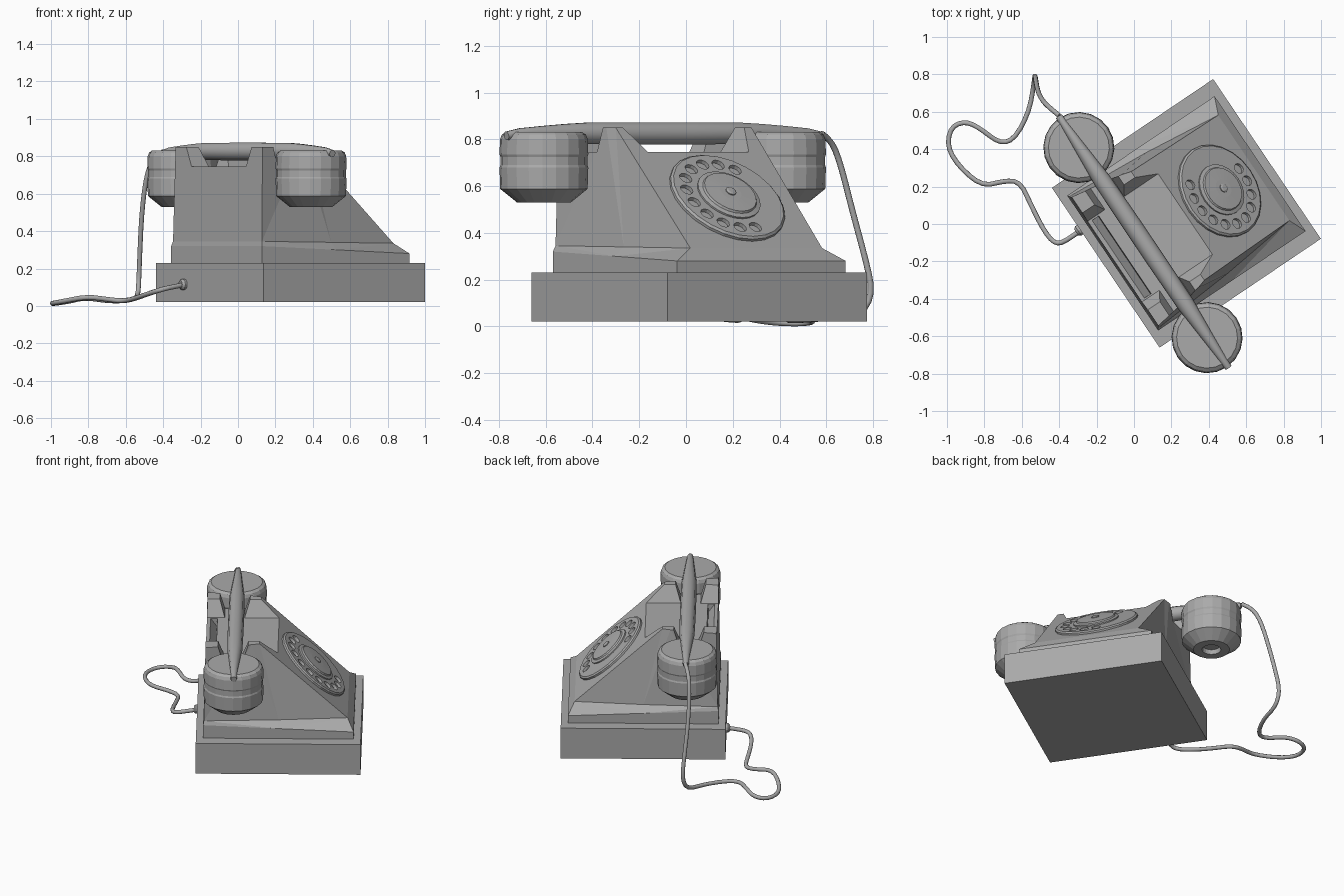
import bpy, bmesh, math
from mathutils import Matrix, Vector

if "Cube" in bpy.data.objects:
    bpy.data.objects.remove(bpy.data.objects["Cube"])

grey = bpy.data.materials.new("plain grey")
grey.use_nodes = True
COLOUR = (0.4, 0.4, 0.4, 1)
grey.diffuse_color = COLOUR
grey.node_tree.nodes["Principled BSDF"].inputs["Base Color"].default_value = COLOUR

# Telephone frame: local x points out of the dial side, local y across the cradle
PHONE = Matrix.Translation((0.28, 0.057, 0)) @ Matrix.Rotation(math.radians(34), 4, "Z")


def finish(name, bm, matrix=PHONE):
    bm.transform(matrix)
    bmesh.ops.recalc_face_normals(bm, faces=bm.faces)
    mesh = bpy.data.meshes.new(name)
    bm.to_mesh(mesh)
    bm.free()
    mesh.materials.append(grey)
    ob = bpy.data.objects.new(name, mesh)
    bpy.context.collection.objects.link(ob)
    return ob


def loft(name, rings, matrix=PHONE):
    """Skin a stack of equal-length point rings and cap both ends."""
    bm = bmesh.new()
    rows = [[bm.verts.new(p) for p in ring] for ring in rings]
    n = len(rows[0])
    for a, b in zip(rows, rows[1:]):
        for i in range(n):
            j = (i + 1) % n
            bm.faces.new((a[i], a[j], b[j], b[i]))
    bm.faces.new(rows[0])
    bm.faces.new(rows[-1])
    bmesh.ops.triangulate(bm, faces=[f for f in bm.faces if len(f.verts) == 4])
    return finish(name, bm, matrix)


def turned(name, profile, sides, matrix):
    """Round part from (radius, height) pairs."""
    turn = math.tau / sides
    return loft(name, [[(r * math.cos(i * turn), r * math.sin(i * turn), z)
                        for i in range(sides)] for r, z in profile], matrix)


def cut(ob, cutter):
    """Subtract the cutter and bake the result."""
    cutter.hide_render = True
    mod = ob.modifiers.new("cut", "BOOLEAN")
    mod.operation = "DIFFERENCE"
    mod.solver = "EXACT"
    mod.object = cutter
    bpy.context.view_layer.update()
    baked = bpy.data.meshes.new_from_object(
        ob.evaluated_get(bpy.context.evaluated_depsgraph_get()))
    ob.modifiers.clear()
    ob.data = baked
    bpy.data.objects.remove(cutter)


def tube(name, points, radius, order=0):
    """Round tube through (x, y, z, thickness) points."""
    data = bpy.data.curves.new(name, "CURVE")
    data.dimensions = "3D"
    data.bevel_depth = radius
    data.bevel_resolution = 3
    data.use_fill_caps = True
    spline = data.splines.new("NURBS" if order else "POLY")
    spline.points.add(len(points) - 1)
    for point, (x, y, z, r) in zip(spline.points, points):
        point.co = (x, y, z, 1)
        point.radius = r
    if order:
        spline.order_u = order
        spline.use_endpoint_u = True
        spline.resolution_u = 3
    data.materials.append(grey)
    ob = bpy.data.objects.new(name, data)
    bpy.context.collection.objects.link(ob)
    return ob


# Plinth
bm = bmesh.new()
bmesh.ops.create_cube(bm, size=1, matrix=Matrix.Translation((0, 0, 0.125))
                      @ Matrix.Diagonal((1.04, 1.03, 0.21, 1)))
finish("plinth", bm)


# Body: symmetric rings of front, middle and back corners
def ring(front, middle, back):
    half = [front, middle, back]
    return half + [(x, -y, z) for x, y, z in reversed(half)]


body = loft("body", [
    ring((0.475, 0.435, 0.23), (0.0, 0.435, 0.23), (-0.475, 0.435, 0.23)),
    ring((0.475, 0.435, 0.28), (0.0, 0.435, 0.30), (-0.475, 0.435, 0.32)),
    ring((0.435, 0.34, 0.335), (0.0, 0.39, 0.34), (-0.47, 0.425, 0.345)),
    ring((-0.12, 0.35, 0.85), (-0.17, 0.365, 0.85), (-0.46, 0.415, 0.85)),
])

# Valley between the horns, channel under the handset, slot behind it
valley = [(-0.26, 0.745), (0.26, 0.745), (0.36, 0.945), (-0.36, 0.945)]
cut(body, loft("valley_cutter", [[(x, y, z) for y, z in valley] for x in (-1, 1)]))
channel = [(-0.35, 0.745), (-0.225, 0.745), (-0.16, 0.945), (-0.41, 0.945)]
cut(body, loft("channel_cutter", [[(x, y, z) for x, z in channel] for y in (-1, 1)]))
slot = [(-0.40, 0.69), (-0.395, 0.76), (-0.45, 0.76)]
cut(body, loft("slot_cutter", [[(x, y, z) for x, z in slot] for y in (-0.25, 0.25)]))

# Dial on the sloping panel: local x across, local y up the slope
tilt = math.atan2(0.515, 0.555)
up = Vector((-math.cos(tilt), 0, math.sin(tilt)))
across = Vector((0, 1, 0))
frame = Matrix((across, up, across.cross(up))).transposed().to_4x4()
DIAL = PHONE @ Matrix.Translation((0.21, 0, 0.544)) @ frame
plate = turned("dial_plate", [(0.265, -0.02), (0.265, 0.012), (0.255, 0.02)], 24, DIAL)
for i in range(11):
    angle = math.radians(55 + 22.7 * i)
    spot = Matrix.Translation((0.2 * math.cos(angle), 0.2 * math.sin(angle), 0))
    cut(plate, turned("hole_cutter", [(0.029, 0.003), (0.029, 0.05)], 12, DIAL @ spot))
turned("dial_centre", [(0.145, 0.01), (0.145, 0.028), (0.125, 0.033),
                       (0.12, 0.042), (0.05, 0.045)], 24, DIAL)
turned("dial_knob", [(0.024, 0.04), (0.024, 0.05), (0.015, 0.054)], 12, DIAL)

# Handset cups with a recessed mouth underneath
cup = [(0.055, 0.56), (0.06, 0.53), (0.115, 0.53), (0.187, 0.588), (0.19, 0.68),
       (0.186, 0.69), (0.186, 0.725), (0.19, 0.735), (0.188, 0.80),
       (0.18, 0.82), (0.163, 0.832)]
for side, name in ((1, "left_cup"), (-1, "right_cup")):
    turned(name, cup, 20, PHONE @ Matrix.Translation((-0.28, side * 0.613, 0)))

# Handset grip, thick in the middle and thin over the cups
half = [(0.12, 0.825, 1), (0.40, 0.826, 0.95), (0.50, 0.828, 0.8), (0.62, 0.828, 0.62),
        (0.74, 0.826, 0.45), (0.81, 0.815, 0.38)]
path = [(-y, z, r) for y, z, r in reversed(half)] + half
grip = tube("handset_grip", [(*(PHONE @ Vector((-0.275, y, z))), r) for y, z, r in path], 0.05)

# Cord from the handset down to the floor and back to the plinth
cord = tube("cord", [(x, y, z, 1) for x, y, z in (
    (-0.40, 0.58, 0.825), (-0.45, 0.62, 0.80), (-0.49, 0.66, 0.70),
    (-0.515, 0.71, 0.50), (-0.525, 0.77, 0.28), (-0.53, 0.80, 0.14),
    (-0.535, 0.75, 0.05), (-0.56, 0.60, 0.035), (-0.64, 0.45, 0.025),
    (-0.72, 0.43, 0.03), (-0.82, 0.51, 0.045), (-0.90, 0.55, 0.025),
    (-0.98, 0.52, 0.013), (-1.00, 0.41, 0.013), (-0.93, 0.30, 0.025),
    (-0.81, 0.20, 0.05), (-0.70, 0.23, 0.035), (-0.61, 0.23, 0.025),
    (-0.55, 0.10, 0.04), (-0.48, -0.04, 0.065), (-0.42, -0.11, 0.085),
    (-0.36, -0.09, 0.10), (-0.28, -0.03, 0.115))], 0.013, 3)

# Grommet where the cord enters the plinth
turned("cord_grommet", [(0.03, -0.01), (0.03, 0.012), (0.02, 0.025)], 12,
       PHONE @ Matrix.Translation((-0.52, 0.245, 0.115)) @ Matrix.Rotation(-math.pi / 2, 4, "Y"))

# Smooth tubes as meshes
bpy.ops.object.select_all(action="DESELECT")
for ob in (grip, cord):
    ob.select_set(True)
bpy.context.view_layer.objects.active = grip
bpy.ops.object.convert(target="MESH")
bpy.ops.object.shade_smooth_by_angle(angle=math.radians(40))
